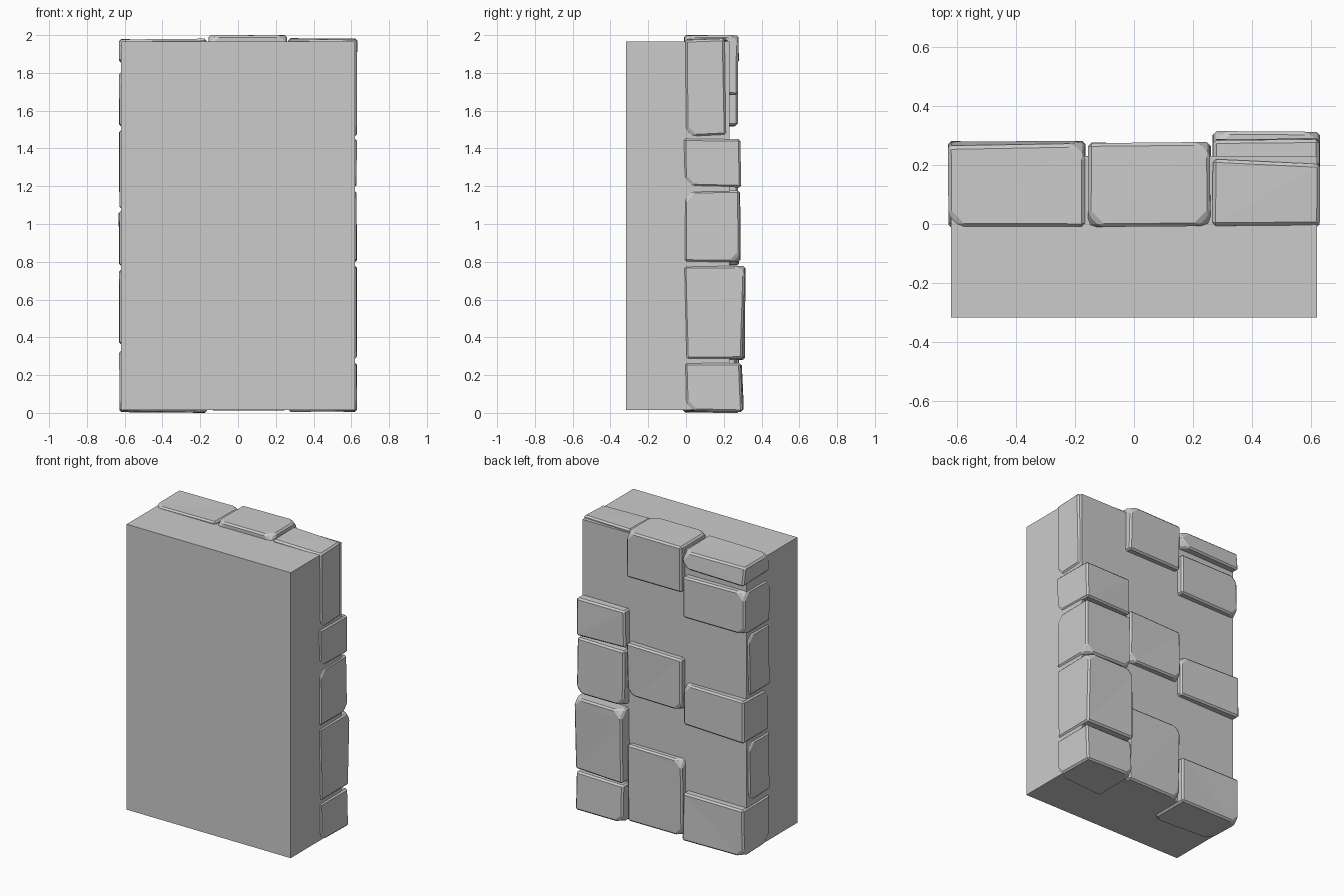
import bpy, bmesh, random
from mathutils import Vector

if "Cube" in bpy.data.objects:
    bpy.data.objects.remove(bpy.data.objects["Cube"])

random.seed(7)

grey = bpy.data.materials.new("stone grey")
grey.diffuse_color = (0.6, 0.6, 0.6, 1)
grey.use_nodes = True
grey.node_tree.nodes["Principled BSDF"].inputs["Base Color"].default_value = grey.diffuse_color


def block(name, lo, hi, rough=False):
    """Box from corner lo to corner hi; rough ones get uneven, chipped edges."""
    bm = bmesh.new()
    bmesh.ops.create_cube(bm, size=1)
    lo, hi = Vector(lo), Vector(hi)
    jitter = (0.006, 0.022, 0.012)
    for v in bm.verts:
        for i in range(3):
            inset = random.uniform(0, jitter[i]) if rough else 0
            v.co[i] = hi[i] - inset if v.co[i] > 0 else lo[i] + inset
    if rough:
        # chipped corners, then a narrow chamfer on all edges
        chips = random.sample(list(bm.verts), 3)
        bmesh.ops.bevel(bm, geom=chips, offset=0.05, segments=1,
                        affect='VERTICES', clamp_overlap=True)
        bmesh.ops.bevel(bm, geom=list(bm.edges), offset=0.011, segments=1,
                        profile=0.5, affect='EDGES', clamp_overlap=True)
        bmesh.ops.triangulate(bm, faces=[f for f in bm.faces if len(f.verts) > 3])
    bmesh.ops.recalc_face_normals(bm, faces=bm.faces)
    me = bpy.data.meshes.new(name)
    bm.to_mesh(me)
    bm.free()
    me.materials.append(grey)
    ob = bpy.data.objects.new(name, me)
    bpy.context.collection.objects.link(ob)
    return ob


# plain wall core
block("wall_core", (-0.62, -0.317, 0.015), (0.62, 0.23, 1.965))

# stones set into the back, by column: (z bottom, z top, y back)
columns = {
    "right": ((0.265, 0.632), [
        (1.46, 1.985, 0.222), (1.19, 1.455, 0.295), (0.79, 1.182, 0.302),
        (0.275, 0.782, 0.317), (0.0, 0.27, 0.310)]),
    "middle": ((-0.157, 0.262), [
        (1.68, 2.0, 0.282), (0.875, 1.235, 0.285), (0.012, 0.54, 0.282)]),
    "left": ((-0.632, -0.163), [
        (1.85, 1.988, 0.284), (1.515, 1.81, 0.275), (1.08, 1.5, 0.229),
        (0.775, 1.07, 0.285), (0.36, 0.76, 0.229), (0.0, 0.335, 0.285)]),
}
for side, ((x0, x1), stones) in columns.items():
    for n, (z0, z1, y1) in enumerate(stones, 1):
        block(f"{side}_stone_{n}", (x0, -0.018, z0), (x1, y1, z1), rough=True)
